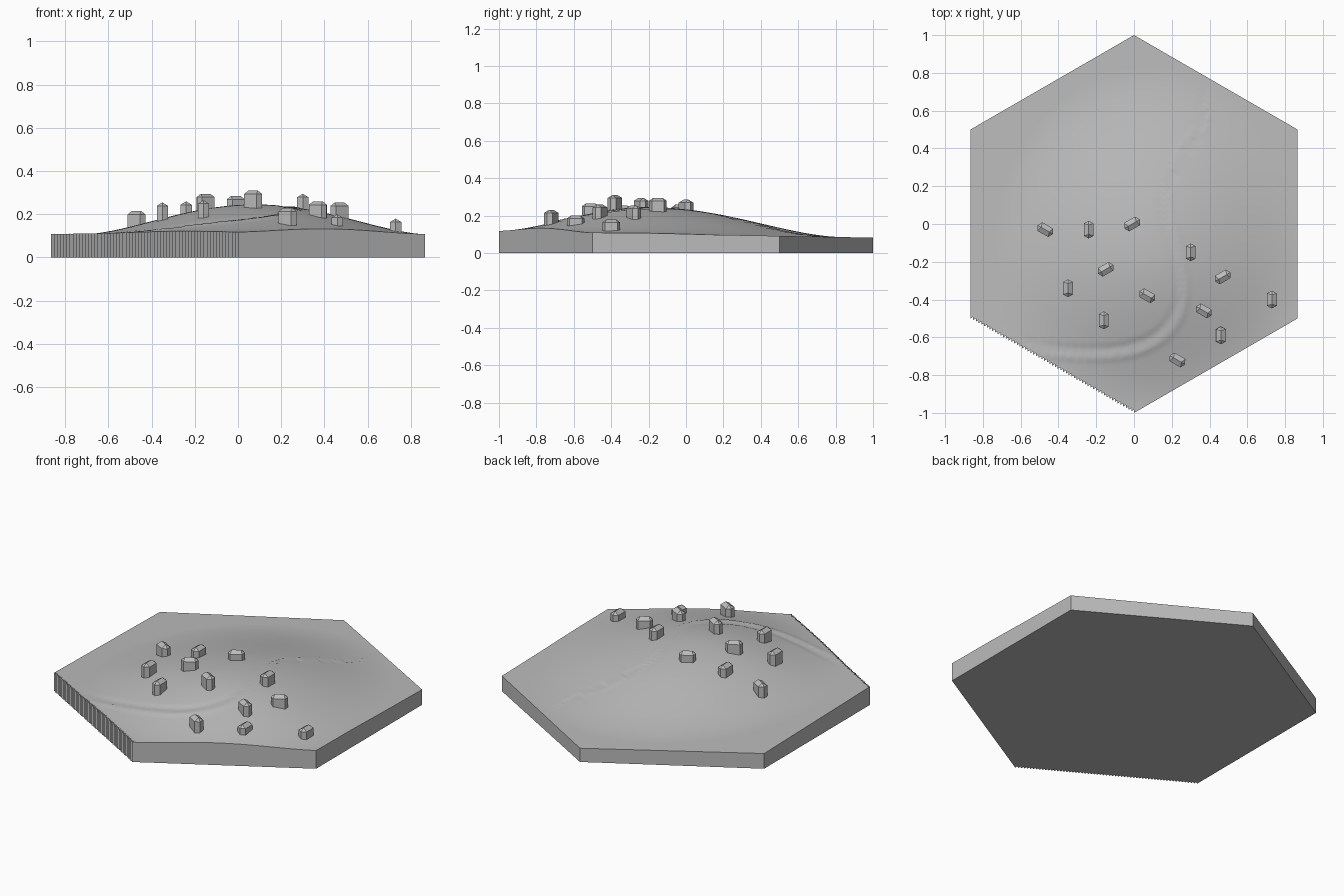
import bpy
import bmesh
import math
from mathutils import Vector, Matrix

if "Cube" in bpy.data.objects:
    bpy.data.objects.remove(bpy.data.objects["Cube"], do_unlink=True)

grey = bpy.data.materials.new("plain_grey")
grey.use_nodes = True
colour = (0.5, 0.5, 0.5, 1)
grey.diffuse_color = colour
grey.node_tree.nodes["Principled BSDF"].inputs["Base Color"].default_value = colour


def finish(bm, name):
    bmesh.ops.recalc_face_normals(bm, faces=bm.faces)
    mesh = bpy.data.meshes.new(name)
    bm.to_mesh(mesh)
    bm.free()
    mesh.materials.append(grey)
    obj = bpy.data.objects.new(name, mesh)
    bpy.context.collection.objects.link(obj)
    return obj


# Broad hill on a gently tilted plate
def hill(x, y):
    reach = 0.84 if y < -0.18 else 1.02
    r2 = ((x - 0.08) / 0.84) ** 2 + ((y + 0.18) / reach) ** 2
    return 0.1 - 0.018 * y + 0.142 * max(0, 1 - r2) ** 2


# Winding track, rounded by corner cutting
track = [Vector(p) for p in [(-0.74, -0.6), (-0.44, -0.68), (-0.07, -0.69), (0.16, -0.6),
                             (0.27, -0.4), (0.22, -0.12), (0.14, 0.15), (0.26, 0.38),
                             (0.37, 0.52), (0.41, 0.8)]]
for _ in range(3):
    cut = [track[0]]
    for a, b in zip(track, track[1:]):
        cut += [a.lerp(b, 0.25), a.lerp(b, 0.75)]
    track = cut + [track[-1]]
track = [(p.x, p.y, hill(p.x, p.y)) for p in track]


# The track is a level bench cut into the slope
def ground(x, y):
    z = hill(x, y)
    d2, level = min(((x - px) ** 2 + (y - py) ** 2, pz) for px, py, pz in track)
    blend = math.exp(-(d2 / 0.04 ** 2) ** 2)
    return z + (level - z) * blend


# Hexagonal land tile from a triangular grid
def build_land(n=60):
    bm = bmesh.new()
    u = Vector((math.sqrt(3) / 2, 0.5)) / n
    v = Vector((0, 1)) / n
    grid = {}
    for q in range(-n, n + 1):
        for r in range(-n, n + 1):
            if abs(q + r) <= n:
                p = q * u + r * v
                grid[q, r] = bm.verts.new((p.x, p.y, ground(p.x, p.y)))
    for q, r in list(grid):
        for keys in (((q, r), (q + 1, r), (q, r + 1)),
                     ((q + 1, r), (q + 1, r + 1), (q, r + 1))):
            if all(k in grid for k in keys):
                bm.faces.new([grid[k] for k in keys]).smooth = True
    # Straight sides and flat underside
    rim = [e for e in bm.edges if e.is_boundary]
    for e in rim:
        e.smooth = False
    new = bmesh.ops.extrude_edge_only(bm, edges=rim)["geom"]
    for item in new:
        if isinstance(item, bmesh.types.BMVert):
            item.co.z = 0
        elif isinstance(item, bmesh.types.BMFace):
            item.smooth = False
    lower = [e for e in bm.edges if e.is_boundary]
    for f in bmesh.ops.contextual_create(bm, geom=lower)["faces"]:
        f.smooth = False
    finish(bm, "land_tile")


# Small house: pointed-end plan with a hipped ridge roof
def build_house(name, x, y, angle, top):
    bm = bmesh.new()
    plan = [(0.047, 0), (0.033, 0.026), (-0.033, 0.026),
            (-0.047, 0), (-0.033, -0.026), (0.033, -0.026)]
    base = min(ground(x, y), top - 0.05) - 0.025
    low = [bm.verts.new((a, b, base)) for a, b in plan]
    eave = [bm.verts.new((a, b, top - 0.016)) for a, b in plan]
    east, west = [bm.verts.new((a, 0, top)) for a in (0.025, -0.025)]
    for i in range(6):
        j = (i + 1) % 6
        bm.faces.new((low[i], low[j], eave[j], eave[i]))
    bm.faces.new(low[::-1])
    for corners in ((0, 1, east), (1, 2, west, east), (2, 3, west),
                    (3, 4, west), (4, 5, east, west), (5, 0, east)):
        bm.faces.new([eave[c] if isinstance(c, int) else c for c in corners])
    bmesh.ops.transform(bm, verts=bm.verts, matrix=Matrix.Translation((x, y, 0))
                        @ Matrix.Rotation(math.radians(angle), 4, "Z"))
    finish(bm, name)


build_land()

# Houses grouped by facing: x, y, roof height
houses = {
    90: [(-0.24, -0.03, 0.26), (-0.35, -0.34, 0.255), (-0.16, -0.51, 0.265),
         (0.3, -0.15, 0.295), (0.73, -0.4, 0.18), (0.46, -0.59, 0.2)],
    30: [(-0.01, 0, 0.285), (-0.15, -0.24, 0.295), (0.47, -0.28, 0.255)],
    -30: [(-0.47, -0.03, 0.215), (0.07, -0.38, 0.31), (0.37, -0.46, 0.26),
          (0.23, -0.72, 0.23)],
}
count = 0
for angle, spots in houses.items():
    for x, y, top in spots:
        count += 1
        build_house(f"house_{count}", x, y, angle, top)
